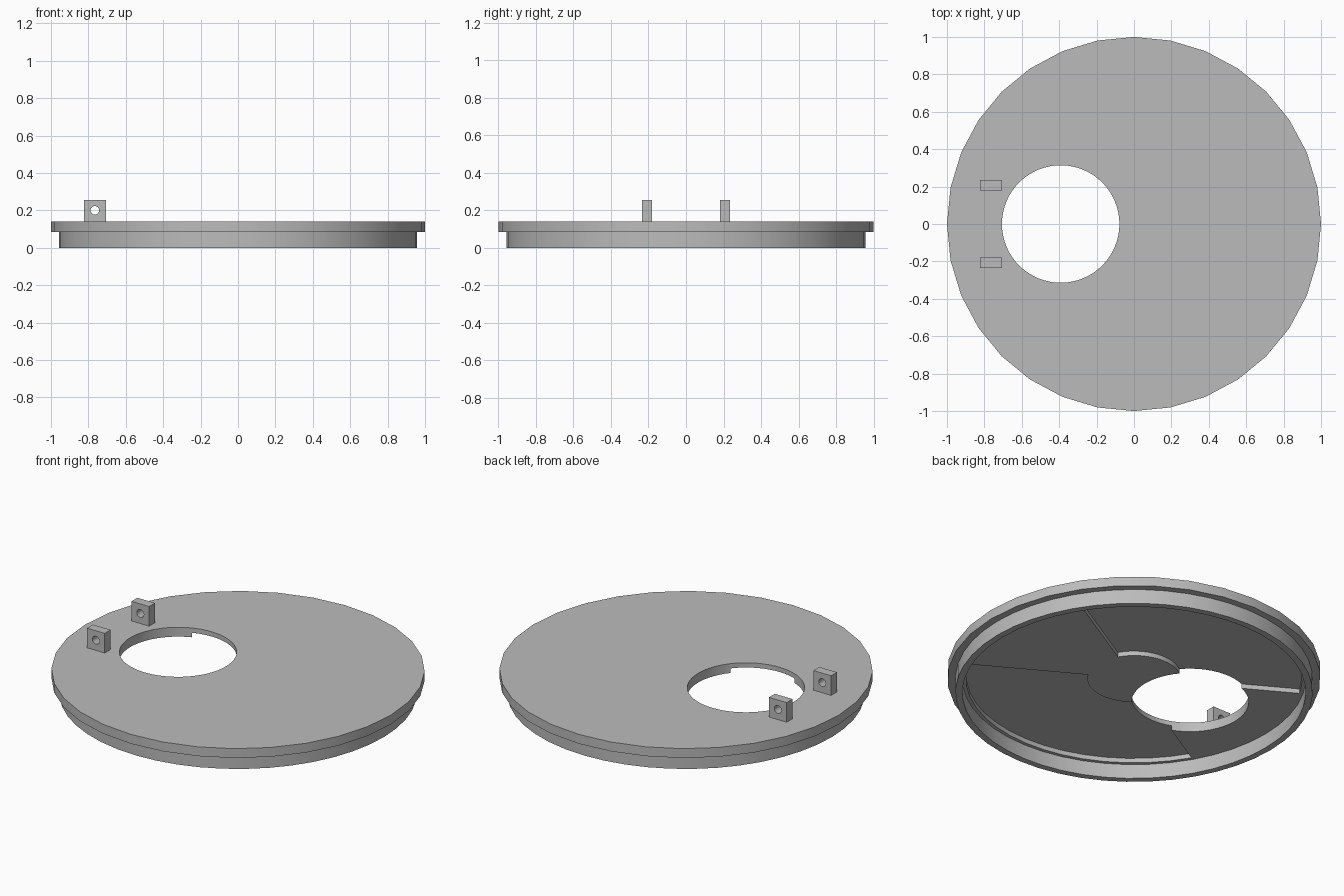
import bpy, bmesh
from math import cos, sin, pi, radians

cube = bpy.data.objects.get("Cube")
if cube:
    bpy.data.objects.remove(cube, do_unlink=True)

grey = bpy.data.materials.new("plain grey")
grey.use_nodes = True
COLOUR = (0.5, 0.5, 0.5, 1)
grey.diffuse_color = COLOUR
grey.node_tree.nodes["Principled BSDF"].inputs["Base Color"].default_value = COLOUR


def arc(radius, start, end, steps):
    """Points along an arc, both ends included."""
    angles = [radians(start + (end - start) * i / steps) for i in range(steps + 1)]
    return [(radius * cos(a), radius * sin(a)) for a in angles]


def prism(name, outline, z0, z1):
    """Extrude a closed flat outline from z0 to z1."""
    bm = bmesh.new()
    base = bm.faces.new([bm.verts.new((x, y, z0)) for x, y in outline])
    new = bmesh.ops.extrude_face_region(bm, geom=[base])["geom"]
    top = [v for v in new if isinstance(v, bmesh.types.BMVert)]
    bmesh.ops.translate(bm, verts=top, vec=(0, 0, z1 - z0))
    bmesh.ops.recalc_face_normals(bm, faces=bm.faces)
    mesh = bpy.data.meshes.new(name)
    bm.to_mesh(mesh)
    bm.free()
    mesh.materials.append(grey)
    obj = bpy.data.objects.new(name, mesh)
    bpy.context.collection.objects.link(obj)
    return obj


def disc(name, radius, z0, z1, sides, x=0):
    obj = prism(name, arc(radius, 0, 360, sides)[:-1], z0, z1)
    obj.location.x = x
    return obj


def activate(obj):
    bpy.ops.object.select_all(action="DESELECT")
    obj.select_set(True)
    bpy.context.view_layer.objects.active = obj


def cut(obj, cutter):
    """Subtract the cutter and throw it away."""
    cutter.hide_render = True
    mod = obj.modifiers.new("cut", "BOOLEAN")
    mod.operation, mod.solver, mod.object = "DIFFERENCE", "EXACT", cutter
    activate(obj)
    bpy.ops.object.modifier_apply(modifier=mod.name)
    bpy.data.objects.remove(cutter, do_unlink=True)


def smooth(obj):
    activate(obj)
    bpy.ops.object.shade_smooth_by_angle(angle=radians(30))


# Lid plate with an off-centre opening
plate = disc("lid_plate", 1.0, 0.085, 0.14, 32)
cut(plate, disc("opening_cutter", 0.314, -0.1, 0.3, 64, x=-0.392))

# Two shallow pockets in the underside, at back and front
for start in (30, 210):
    outline = arc(0.9, start, start + 120, 16) + arc(0.25, start + 120, start, 16)
    cut(plate, prism("pocket_cutter", outline, 0.05, 0.112))
smooth(plate)

# Thin rim that drops inside the container
rim = disc("lower_rim", 0.957, 0, 0.09, 48)
cut(rim, disc("rim_cutter", 0.92, -0.1, 0.2, 48))
smooth(rim)

# Pair of hinge lugs, each with a pin hole along y
for name, side in (("back_lug", 1), ("front_lug", -1)):
    y0, y1 = side * 0.18, side * 0.235
    lug = prism(name, [(-0.823, y0), (-0.707, y0), (-0.707, y1), (-0.823, y1)], 0.138, 0.256)
    pin = disc("pin_cutter", 0.023, -0.1, 0.1, 24)
    pin.rotation_euler.x = pi / 2
    pin.location = (-0.765, side * 0.207, 0.2)
    cut(lug, pin)
    smooth(lug)
